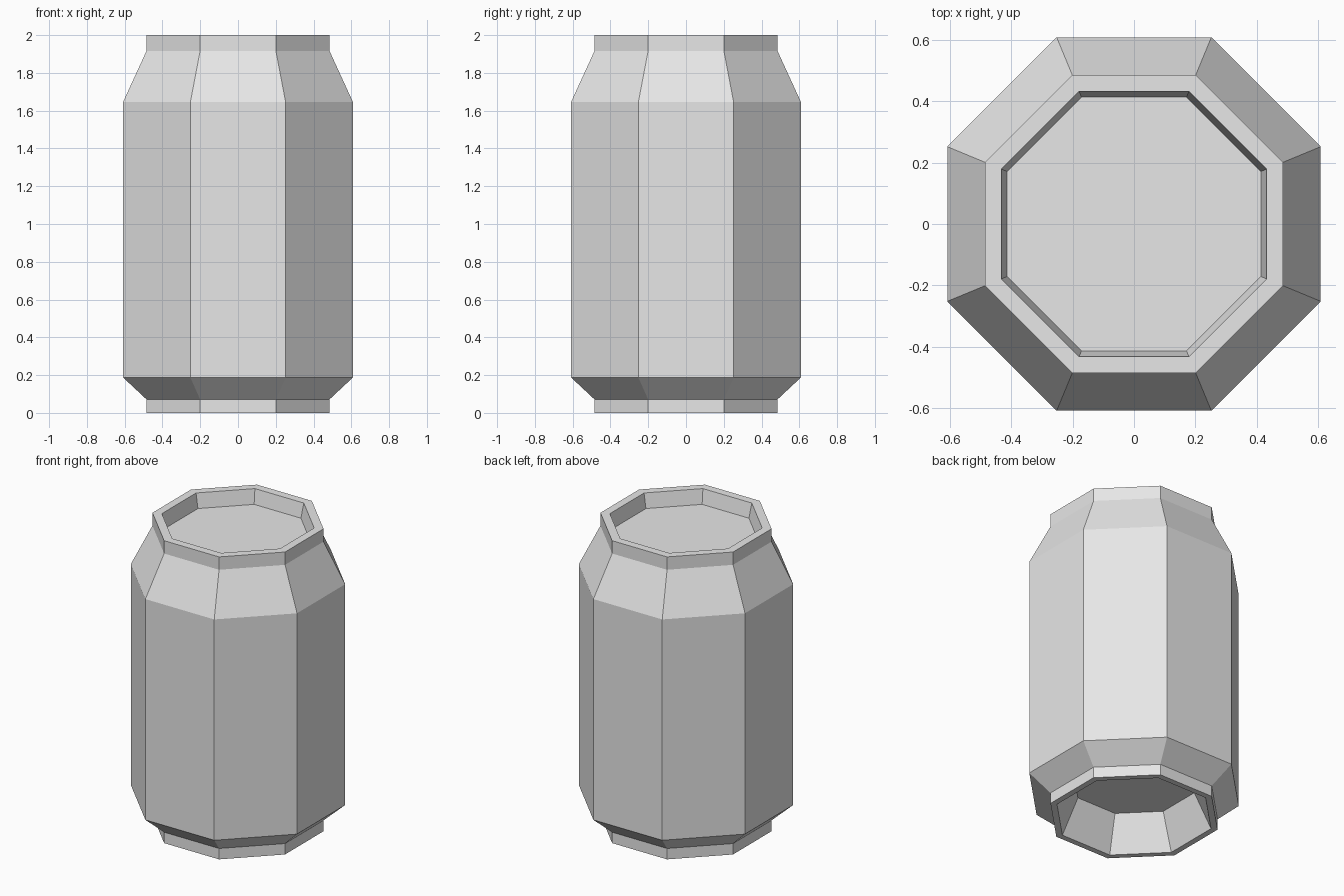
import bpy
import bmesh
from math import cos, sin, pi

cube = bpy.data.objects.get("Cube")
if cube:
    bpy.data.objects.remove(cube, do_unlink=True)

SIDES = 8

# Single plain metal colour
metal = bpy.data.materials.new("light_grey_metal")
metal.use_nodes = True
colour = (0.8, 0.8, 0.8, 1.0)
metal.diffuse_color = colour
metal.node_tree.nodes["Principled BSDF"].inputs["Base Color"].default_value = colour

# Profile as (distance to flat side, height), from bottom recess to lid
profile = [
    (0.35, 0.23),    # domed base
    (0.447, 0.0),    # foot, inner edge
    (0.485, 0.0),    # foot, outer edge
    (0.485, 0.072),
    (0.608, 0.187),  # straight wall
    (0.608, 1.647),
    (0.485, 1.915),  # shoulder
    (0.485, 2.0),    # rim, outer edge
    (0.432, 2.0),    # rim, inner edge
    (0.413, 1.905),  # sunken lid
]


def add_ring(bm, apothem, z):
    radius = apothem / cos(pi / SIDES)
    angles = [(i + 0.5) * 2 * pi / SIDES for i in range(SIDES)]
    return [bm.verts.new((radius * cos(a), radius * sin(a), z)) for a in angles]


# Can body: stacked octagon rings joined by flat faces
bm = bmesh.new()
rings = [add_ring(bm, r, z) for r, z in profile]
for low, high in zip(rings, rings[1:]):
    for i in range(SIDES):
        j = (i + 1) % SIDES
        bm.faces.new((low[i], low[j], high[j], high[i]))

# Base and lid caps
bm.faces.new(rings[0][::-1])
bm.faces.new(rings[-1])
bmesh.ops.recalc_face_normals(bm, faces=bm.faces)

mesh = bpy.data.meshes.new("can_body")
bm.to_mesh(mesh)
bm.free()
mesh.materials.append(metal)
can = bpy.data.objects.new("can_body", mesh)
bpy.context.collection.objects.link(can)
